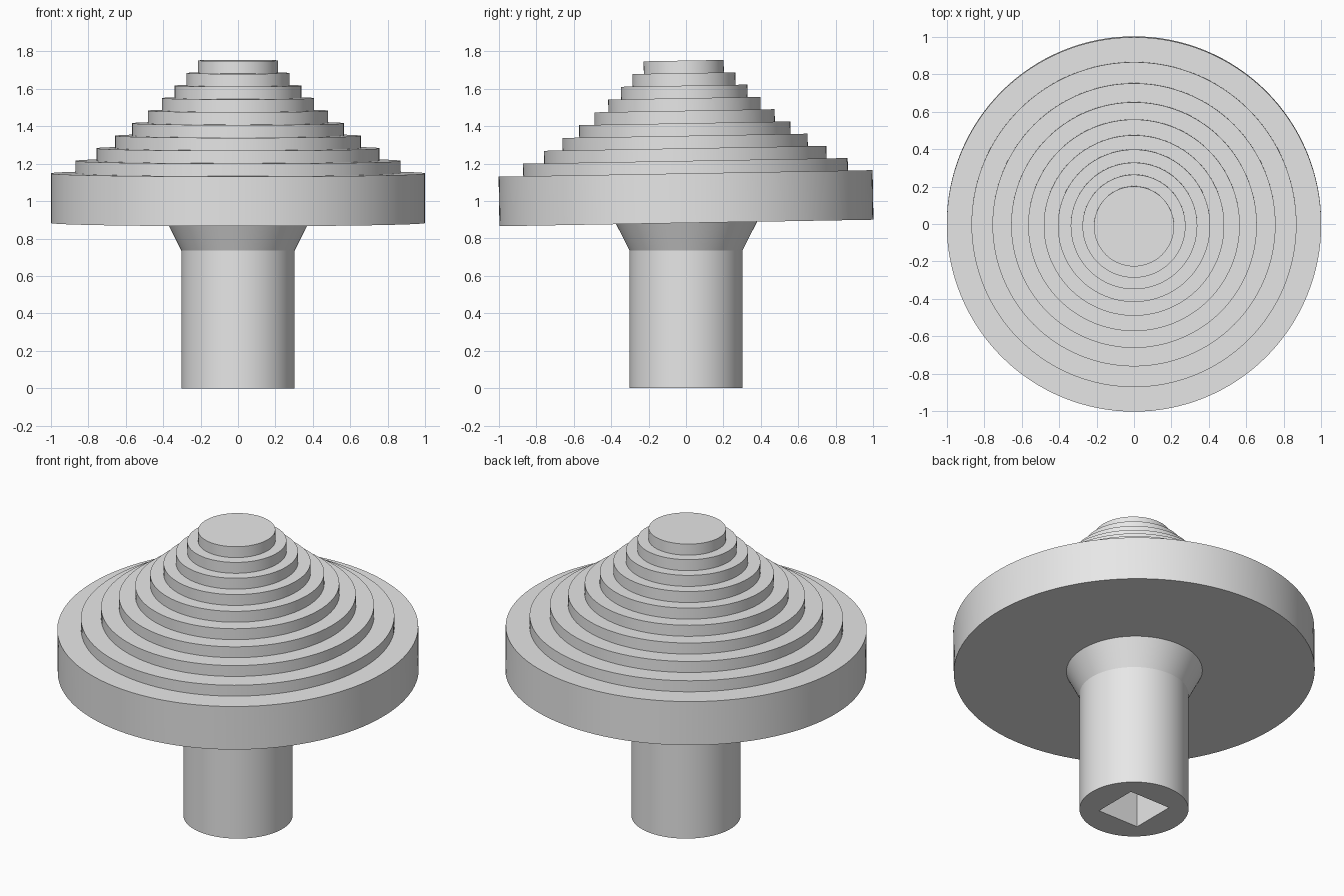
import bpy
import bmesh
import math
from mathutils import Matrix

if "Cube" in bpy.data.objects:
    bpy.data.objects.remove(bpy.data.objects["Cube"], do_unlink=True)

# Single plain grey
GREY = (0.8, 0.8, 0.8, 1.0)
grey = bpy.data.materials.new("plain_grey")
grey.use_nodes = True
grey.diffuse_color = GREY
grey.node_tree.nodes["Principled BSDF"].inputs["Base Color"].default_value = GREY


def lathe(name, profile, segments=96):
    """Closed solid of revolution from (radius, height) points, bottom to top."""
    bm = bmesh.new()
    rings = []
    for r, z in profile:
        angles = [math.tau * i / segments for i in range(segments)]
        rings.append([bm.verts.new((r * math.cos(a), r * math.sin(a), z)) for a in angles])
    for low, high in zip(rings, rings[1:]):
        for i in range(segments):
            j = (i + 1) % segments
            bm.faces.new((low[i], low[j], high[j], high[i]))
    bm.faces.new(rings[0][::-1])
    bm.faces.new(rings[-1])
    mesh = bpy.data.meshes.new(name)
    bm.to_mesh(mesh)
    bm.free()
    mesh.materials.append(grey)
    obj = bpy.data.objects.new(name, mesh)
    bpy.context.collection.objects.link(obj)
    return obj


def activate(obj):
    bpy.ops.object.select_all(action="DESELECT")
    obj.select_set(True)
    bpy.context.view_layer.objects.active = obj


# Stepped cap: wide base disc with shrinking tiers, leaning one degree
BASE_BOTTOM, BASE_TOP, STEP = 0.883, 1.148, 0.067
radii = [1.0, 0.868, 0.756, 0.656, 0.565, 0.482, 0.407, 0.338, 0.275, 0.214]
profile = [(radii[0], BASE_BOTTOM)]
for i, r in enumerate(radii):
    top = BASE_TOP + i * STEP
    if i:
        profile.append((r, top - STEP))
    profile.append((r, top))
cap = lathe("stepped_cap", profile, 128)
pivot = Matrix.Translation((0, 0, 1.02))
cap.data.transform(pivot @ Matrix.Rotation(math.radians(1), 4, "X") @ pivot.inverted())

# Stem with a flared collar running into the cap
stem = lathe("stem", [(0.302, 0), (0.302, 0.735), (0.385, 0.9), (0.385, 0.95)])

# Square socket cut into the underside of the stem
bpy.ops.mesh.primitive_cube_add(size=1, location=(0, 0, 0.1))
cutter = bpy.context.object
cutter.name = "socket_cutter"
cutter.scale = (0.275, 0.275, 0.5)
cutter.hide_render = True
cutter.data.materials.append(grey)
cut = stem.modifiers.new("socket", "BOOLEAN")
cut.operation = "DIFFERENCE"
cut.solver = "EXACT"
cut.object = cutter
activate(stem)
bpy.ops.object.modifier_apply(modifier=cut.name)
bpy.data.objects.remove(cutter, do_unlink=True)

# Smooth round walls, crisp step edges
for obj in (cap, stem):
    activate(obj)
    bpy.ops.object.shade_smooth_by_angle(angle=math.radians(25))
